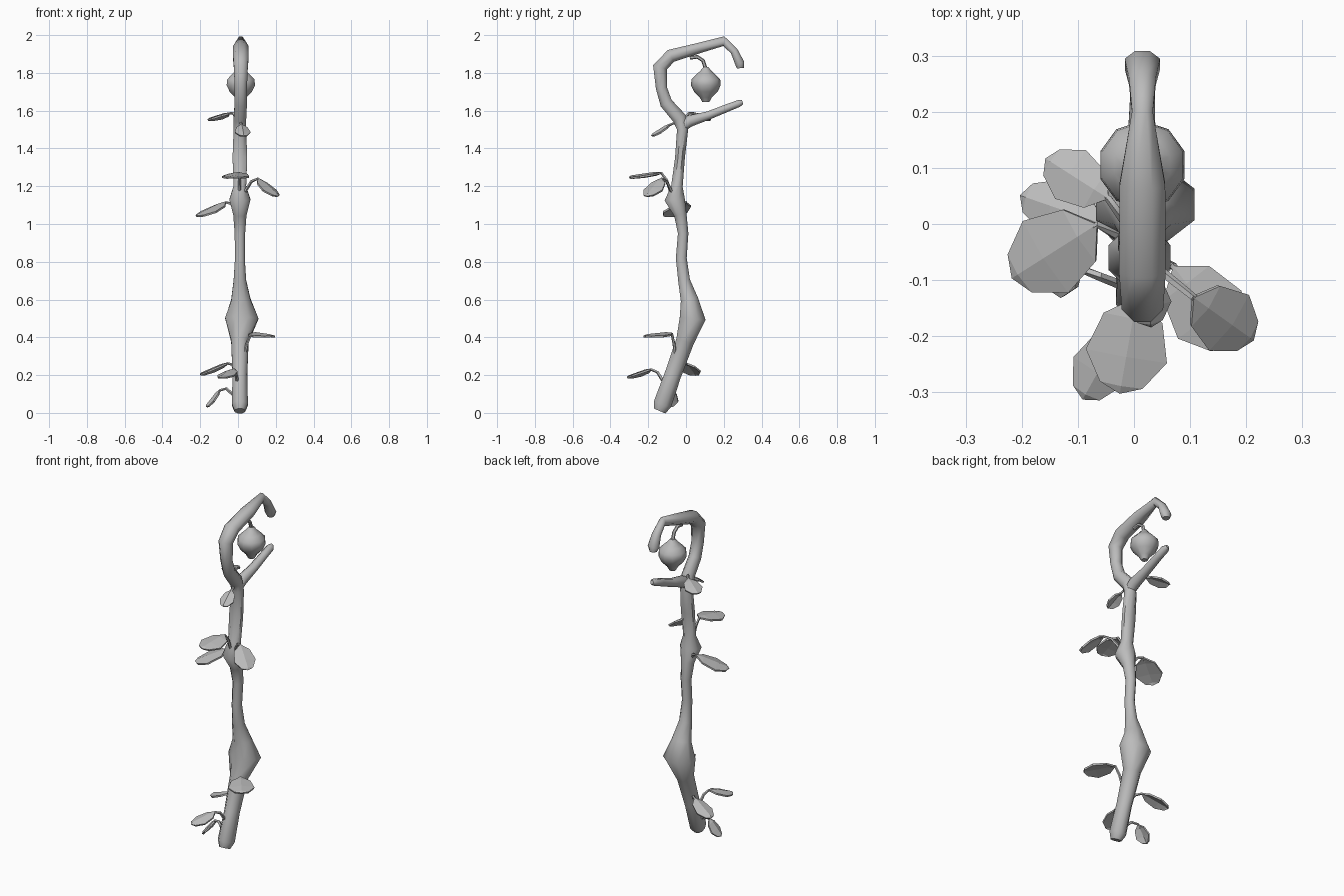
import bpy
from math import pi, cos, sin, radians
from mathutils import Vector

if "Cube" in bpy.data.objects:
    bpy.data.objects.remove(bpy.data.objects["Cube"])

GREY = (0.5, 0.5, 0.5, 1)
grey = bpy.data.materials.new("plain grey")
grey.use_nodes = True
grey.diffuse_color = GREY
grey.node_tree.nodes["Principled BSDF"].inputs["Base Color"].default_value = GREY


def make(name, verts, faces, smooth=None):
    mesh = bpy.data.meshes.new(name)
    mesh.from_pydata(verts, [], faces)
    mesh.materials.append(grey)
    obj = bpy.data.objects.new(name, mesh)
    bpy.context.collection.objects.link(obj)
    bpy.ops.object.select_all(action="DESELECT")
    obj.select_set(True)
    bpy.context.view_layer.objects.active = obj
    bpy.ops.object.mode_set(mode="EDIT")
    bpy.ops.mesh.select_all(action="SELECT")
    bpy.ops.mesh.normals_make_consistent(inside=False)
    bpy.ops.object.mode_set(mode="OBJECT")
    if smooth:
        bpy.ops.object.shade_smooth_by_angle(angle=radians(smooth))
    return obj


def tube(name, path, radii, ref, sides=8, smooth=50):
    """Sweep an elliptical ring along a path; ref fixes the sideways axis."""
    pts = [Vector(p) for p in path]
    verts, faces, last = [], [], len(pts) - 1
    for i, p in enumerate(pts):
        t = (pts[min(i + 1, last)] - pts[max(i - 1, 0)]).normalized()
        side = (ref - t * ref.dot(t)).normalized()
        out = t.cross(side)
        for k in range(sides):
            a = 2 * pi * (k + 0.5) / sides
            verts.append(p + side * cos(a) * radii[i][0] + out * sin(a) * radii[i][1])
    for i in range(last):
        for k in range(sides):
            a, b = i * sides + k, i * sides + (k + 1) % sides
            faces.append((a, b, b + sides, a + sides))
    faces += [tuple(range(sides)), tuple(range(last * sides, (last + 1) * sides))]
    return make(name, verts, faces, smooth)


def limb(name, rows):
    """Rows hold y, z, sideways radius, front-to-back radius and x."""
    tube(name, [(r[4], r[0], r[1]) for r in rows], [(r[2], r[3]) for r in rows],
         Vector((1, 0, 0)))


# Gnarled shaft with its curling upper hook
limb("shaft_and_hook", [
    (-.14, .01, .030, .035, .01), (-.125, .045, .046, .052, .01),
    (-.07, .2, .042, .048, .01), (-.005, .38, .05, .052, .01),
    (.035, .5, .095, .074, .02), (.018, .6, .055, .05, .015),
    (-.01, .7, .036, .034, .01), (-.025, .82, .028, .031, .01),
    (-.015, .95, .03, .03, .01), (-.03, 1.05, .038, .036, .01),
    (-.06, 1.13, .06, .058, .01), (-.048, 1.2, .036, .033, .01),
    (-.032, 1.35, .042, .028, .01), (-.018, 1.5, .036, .032, .01),
    (-.035, 1.56, .036, .04, .01), (-.105, 1.64, .035, .036, .015),
    (-.13, 1.72, .035, .032, .015), (-.137, 1.83, .04, .042, .015),
    (-.08, 1.89, .045, .038, .015), (.07, 1.932, .044, .03, .015),
    (.2, 1.968, .02, .028, .015), (.255, 1.915, .026, .022, .015),
    (.285, 1.85, .034, .027, .015), (.288, 1.825, .02, .02, .015)])

# Lower prong of the fork
limb("fork_prong", [
    (-.03, 1.51, .03, .03, .01), (.02, 1.545, .034, .033, .01),
    (.12, 1.575, .028, .024, .013), (.22, 1.615, .024, .022, .015),
    (.28, 1.638, .024, .02, .015), (.3, 1.645, .01, .012, .015)])

# Hanging fruit: a turned profile of height and radius
profile = [(1.645, .018), (1.67, .032), (1.70, .062), (1.735, .079),
           (1.765, .076), (1.79, .052), (1.81, .03), (1.83, .014)]
tube("hanging_fruit", [(.015, .105, z) for z, r in profile],
     [(r, r) for z, r in profile], Vector((1, 0, 0)), 10)
tube("fruit_stem", [(.015, .02, 1.88), (.015, .06, 1.885), (.015, .09, 1.865),
                    (.015, .105, 1.82)], [(.01, .01)] * 4, Vector((1, 0, 0)), 6)

# Leaf outline: distance along the midrib and half width, both as fractions
OUTLINE = [(.22, .36), (.62, .5), (.92, .26)]


def leaf(name, root, base, tip, width):
    root, base, tip = Vector(root), Vector(base), Vector(tip)
    axis = tip - base
    side = axis.cross(Vector((0, 0, 1))).normalized()
    up = side.cross(axis).normalized()
    ridge = [base + axis * u + up * .006 for u, w in OUTLINE]
    verts = [base, *ridge, tip]
    for s in (1, -1):
        verts += [base + axis * u + side * (s * w * width) - up * .012 * w
                  for u, w in OUTLINE]
    faces = []
    for o in (5, 8):
        faces += [(0, 1, o), (1, 2, o + 1, o), (2, 3, o + 2, o + 1), (3, 4, o + 2)]
    blade = make(name, verts, faces)
    solid = blade.modifiers.new("thickness", "SOLIDIFY")
    solid.thickness = .01
    solid.offset = 0
    # Arched stalk from the shaft into the blade
    bend = root.lerp(base, .55) + Vector((0, 0, .022))
    end = base + axis * .15
    tube(name + "_stalk", [root, bend, base, end],
         [(.009, .009), (.008, .008), (.007, .007), (.005, .005)], side, 5)


leaf("prong_leaf", (0, -.02, 1.54), (-.045, .045, 1.585), (-.155, .115, 1.55), .1)
leaf("fork_leaf", (.01, -.03, 1.5), (.018, -.085, 1.525), (.03, -.18, 1.465), .08)
leaf("upper_front_leaf", (.01, -.07, 1.14), (.005, -.13, 1.27), (-.025, -.3, 1.245), .145)
leaf("upper_left_leaf", (.03, -.07, 1.16), (.105, -.13, 1.24), (.21, -.205, 1.145), .12)
leaf("upper_right_leaf", (0, -.04, 1.05), (-.065, .0, 1.115), (-.215, -.095, 1.04), .15)
leaf("lower_left_leaf", (.02, -.05, .25), (.07, -.075, .42), (.175, -.215, .405), .14)
leaf("lower_right_leaf", (0, -.06, .2), (-.055, .0, .262), (-.2, .05, .2), .1)
leaf("lower_front_leaf", (0, -.11, .15), (-.02, -.185, .23), (-.09, -.31, .185), .1)
leaf("bottom_right_leaf", (-.02, -.11, .09), (-.095, -.08, .12), (-.165, -.09, .03), .09)
